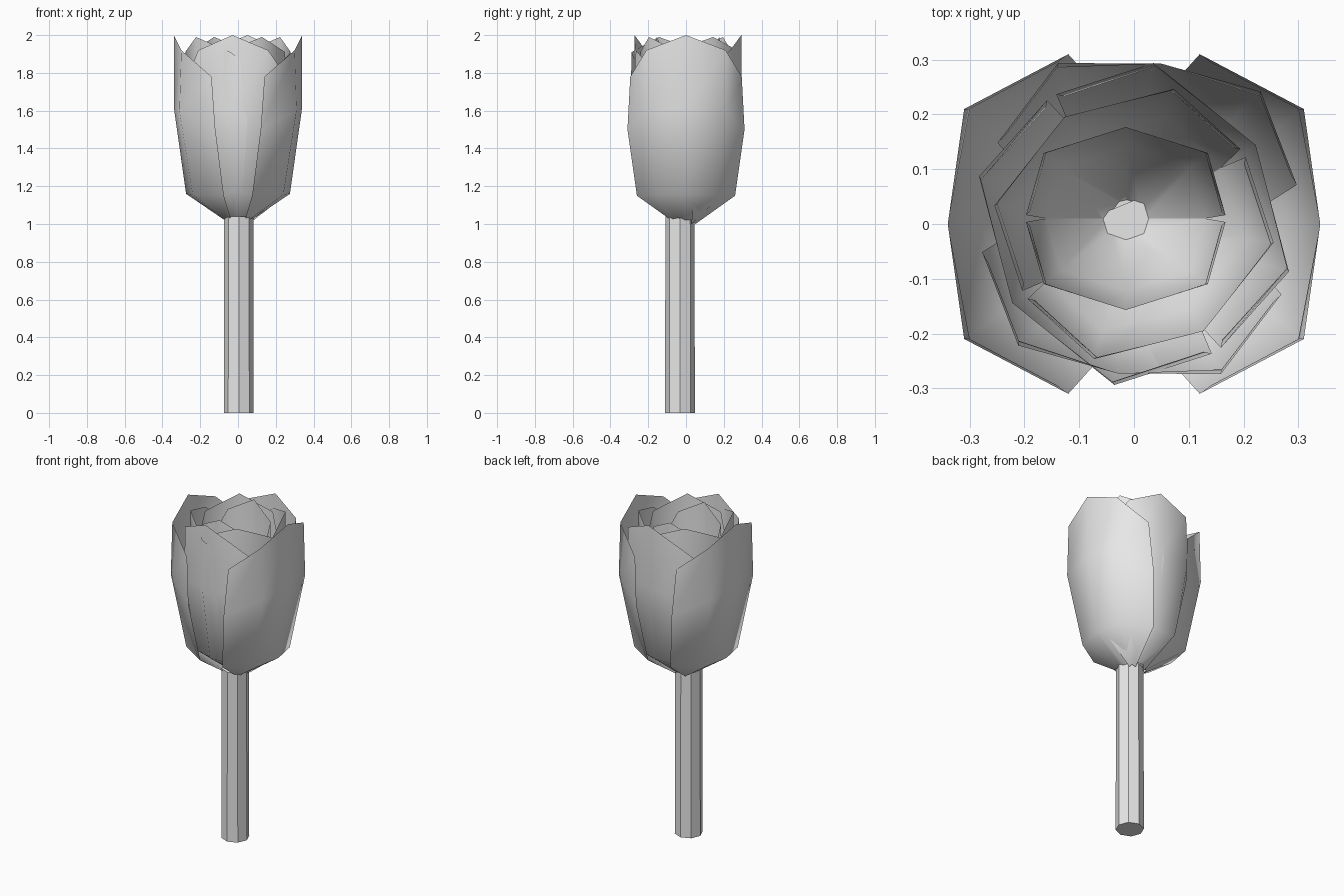
import bpy, bmesh, math

if "Cube" in bpy.data.objects:
    bpy.data.objects.remove(bpy.data.objects["Cube"])

grey = bpy.data.materials.new("light_grey")
grey.diffuse_color = (0.8, 0.8, 0.8, 1)
grey.use_nodes = True
grey.node_tree.nodes["Principled BSDF"].inputs["Base Color"].default_value = grey.diffuse_color


def finish(name, bm, angle):
    me = bpy.data.meshes.new(name)
    bm.to_mesh(me)
    bm.free()
    ob = bpy.data.objects.new(name, me)
    bpy.context.collection.objects.link(ob)
    me.materials.append(grey)
    bpy.ops.object.select_all(action='DESELECT')
    ob.select_set(True)
    bpy.context.view_layer.objects.active = ob
    bpy.ops.object.shade_smooth_by_angle(angle=math.radians(angle))
    return ob


# Half petal columns (centre, middle, edge), each running from base to tip.
# Points are (outward, sideways, height).
WIDE = [
    [(0.07, 0, 1.02), (0.275, 0, 1.16), (0.34, 0, 1.62), (0.34, 0, 2.0)],
    [(0.06, 0.035, 1.02), (0.24, 0.16, 1.155), (0.31, 0.21, 1.6), (0.30, 0.21, 1.92)],
    [(0.03, 0.05, 1.0), (0.075, 0.26, 1.15), (0.12, 0.31, 1.5), (0.14, 0.295, 1.78)],
]
CUPPED = [
    [(0.05, 0, 1.03), (0.21, 0, 1.17), (0.265, 0, 1.62), (0.265, 0, 1.99)],
    [(0.035, 0.04, 1.03), (0.15, 0.18, 1.165), (0.19, 0.227, 1.6), (0.19, 0.22, 1.91)],
    [(0.0, 0.05, 1.03), (0.0, 0.22, 1.16), (0.01, 0.276, 1.5), (0.02, 0.265, 1.78)],
]


def petal(name, half, turn, su, sv, centre):
    """Open curved sheet, mirrored about its centre line."""
    cols = [[(u, -v, z) for u, v, z in c] for c in half[:0:-1]] + half
    c, s = math.cos(math.radians(turn)), math.sin(math.radians(turn))
    bm = bmesh.new()
    grid = [[bm.verts.new((centre[0] + u * su * c - v * sv * s,
                           centre[1] + u * su * s + v * sv * c, z))
             for u, v, z in col] for col in cols]
    for a, b in zip(grid, grid[1:]):
        for i in range(3):
            bm.faces.new((a[i], b[i], b[i + 1], a[i + 1]))
    return finish(name, bm, 60)


# Opposite pairs of petals, from the outside in
for name, half, turn, su, sv, centre in [
    ("outer_petal", WIDE, 0, 1, 1, (0, 0)),
    ("second_petal", WIDE, 82, 0.84, 0.89, (0.01, 0.01)),
    ("third_petal", CUPPED, 33, 1, 1, (0, 0)),
    ("fourth_petal", CUPPED, 123, 0.88, 0.86, (0, 0)),
    ("inner_petal", CUPPED, 90, 0.63, 0.66, (-0.015, 0.01)),
]:
    for k in range(2):
        petal(f"{name}_{k + 1}", half, turn + 180 * k, su, sv, centre)

# Floor of the flower cup
bm = bmesh.new()
bmesh.ops.create_circle(bm, cap_ends=True, segments=8, radius=0.07)
bmesh.ops.translate(bm, verts=bm.verts, vec=(0, 0, 1.035))
finish("cup_floor", bm, 60)

# Eight sided stem
bm = bmesh.new()
bmesh.ops.create_cone(bm, cap_ends=True, segments=8, radius1=0.079,
                      radius2=0.077, depth=1.04)
bmesh.ops.translate(bm, verts=bm.verts, vec=(0.004, -0.032, 0.52))
finish("stem", bm, 30)
